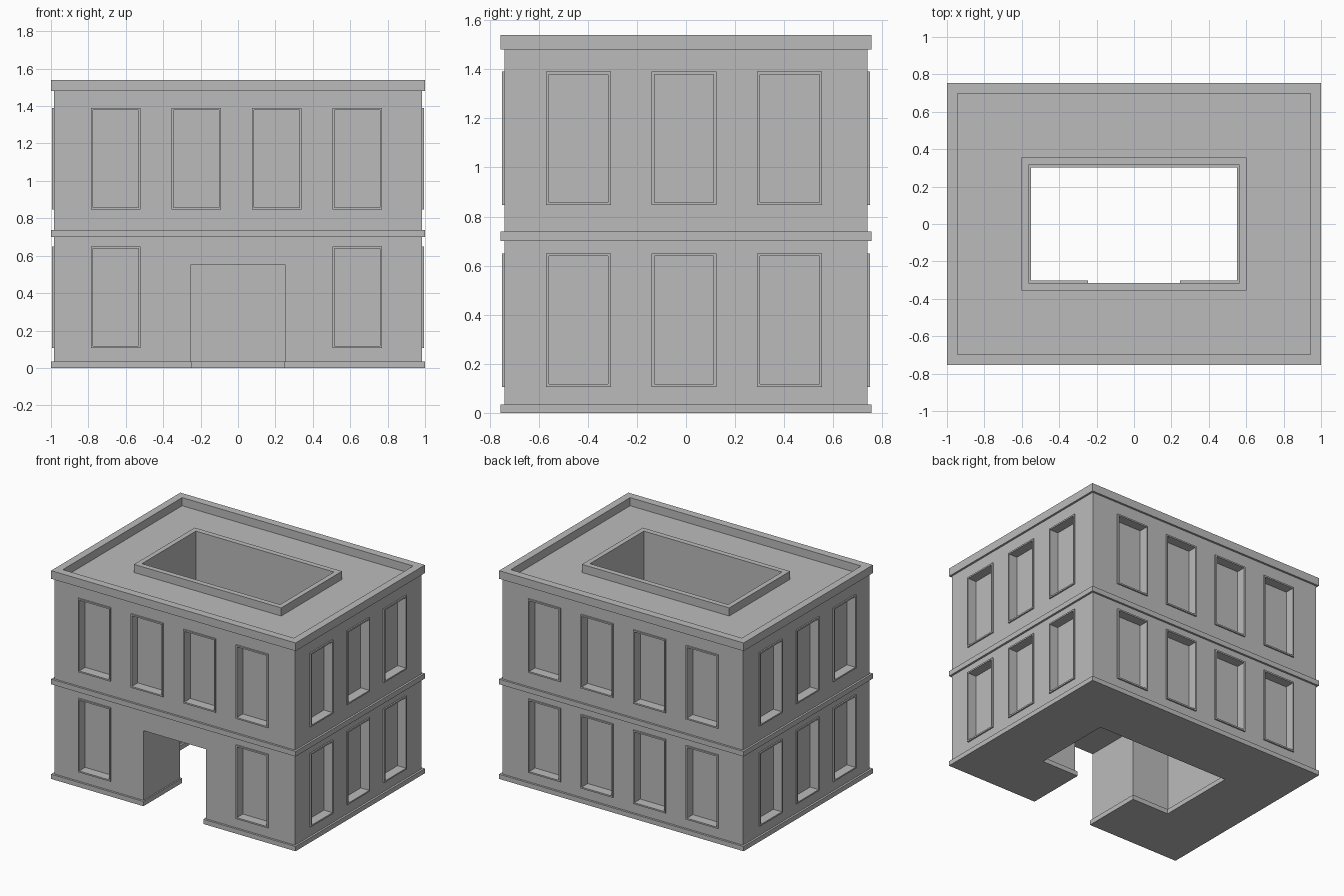
import bpy, bmesh
from math import pi
from mathutils import Matrix

cube = bpy.data.objects.get("Cube")
if cube:
    bpy.data.objects.remove(cube, do_unlink=True)

stone = bpy.data.materials.new("grey stone")
stone.use_nodes = True
grey = (0.5, 0.5, 0.5, 1)
stone.diffuse_color = grey
stone.node_tree.nodes["Principled BSDF"].inputs["Base Color"].default_value = grey


def add_box(bm, lo, hi, matrix=Matrix()):
    """Box between two corners."""
    size = [b - a for a, b in zip(lo, hi)]
    mid = [(a + b) / 2 for a, b in zip(lo, hi)]
    local = Matrix.Translation(mid) @ Matrix.Diagonal((*size, 1))
    bmesh.ops.create_cube(bm, size=1, matrix=matrix @ local)


def add_ring(bm, outer, inner, z0, z1, matrix=Matrix()):
    """Rectangular ring given outer and inner half sizes."""
    signs = ((-1, -1), (1, -1), (1, 1), (-1, 1))
    loops = [[bm.verts.new(matrix @ Matrix.Translation((sx * w, sy * d, z)).translation)
              for sx, sy in signs]
             for (w, d), z in ((outer, z0), (outer, z1), (inner, z1), (inner, z0))]
    for k in range(4):
        a, b = loops[k], loops[(k + 1) % 4]
        for i in range(4):
            j = (i + 1) % 4
            bm.faces.new((a[i], a[j], b[j], b[i]))


def make_object(name, bm):
    bmesh.ops.recalc_face_normals(bm, faces=bm.faces)
    mesh = bpy.data.meshes.new(name)
    bm.to_mesh(mesh)
    bm.free()
    mesh.materials.append(stone)
    obj = bpy.data.objects.new(name, mesh)
    bpy.context.collection.objects.link(obj)
    return obj


def ring_object(name, outer, inner, z0, z1):
    bm = bmesh.new()
    add_ring(bm, outer, inner, z0, z1)
    return make_object(name, bm)


def cut(obj, bm):
    """Subtract the boxes in bm from obj and bake the result."""
    cutter = make_object("cutter", bm)
    cutter.hide_render = True
    mod = obj.modifiers.new("cut", 'BOOLEAN')
    mod.operation = 'DIFFERENCE'
    mod.solver = 'EXACT'
    mod.object = cutter
    graph = bpy.context.evaluated_depsgraph_get()
    baked = bpy.data.meshes.new_from_object(obj.evaluated_get(graph))
    obj.modifiers.clear()
    obj.data = baked
    bpy.data.objects.remove(cutter, do_unlink=True)


WALL = (0.985, 0.74)
EDGE = (1.0, 0.755)
COURT = (0.565, 0.315)
ROOF, TOP = 1.48, 1.54
FRAME = (0.132, 0.272)
OPENING = (0.121, 0.261)

# Window positions on all four sides and both floors
windows = []
for side in range(4):
    count = 3 if side % 2 else 4
    reach = WALL[0] if side % 2 else WALL[1]
    shift = -0.008 if side < 2 else 0.008
    for i in range(count):
        along = (i - (count - 1) / 2) * 0.43 + shift
        for z in (0.378, 1.118):
            if side == 0 and z < 1 and i in (1, 2):
                continue  # the passage takes this place
            windows.append(Matrix.Rotation(side * pi / 2, 4, 'Z')
                           @ Matrix.Translation((along, -reach, z))
                           @ Matrix.Rotation(pi / 2, 4, 'X'))

# Walls with roof, window recesses and passage
walls = ring_object("walls", WALL, COURT, 0.035, ROOF)
bm = bmesh.new()
w, h = OPENING
for m in windows:
    add_box(bm, (-w, -h, -0.06), (w, h, 0.05), m)
add_box(bm, (-0.255, -0.9, -0.1), (0.255, -0.1, 0.55))
cut(walls, bm)

# Window frames
bm = bmesh.new()
for m in windows:
    add_ring(bm, FRAME, OPENING, 0, 0.01, m)
make_object("window_frames", bm)

# Plinth, open at the passage
plinth = ring_object("plinth", EDGE, (0.55, 0.302), 0, 0.035)
bm = bmesh.new()
add_box(bm, (-0.245, -0.9, -0.1), (0.245, -0.1, 0.1))
cut(plinth, bm)

# Floor band, cornice and courtyard curb
ring_object("floor_band", EDGE, WALL, 0.70, 0.738)
ring_object("cornice", EDGE, (0.945, 0.697), ROOF, TOP)
ring_object("courtyard_curb", (0.602, 0.355), COURT, ROOF, TOP)
